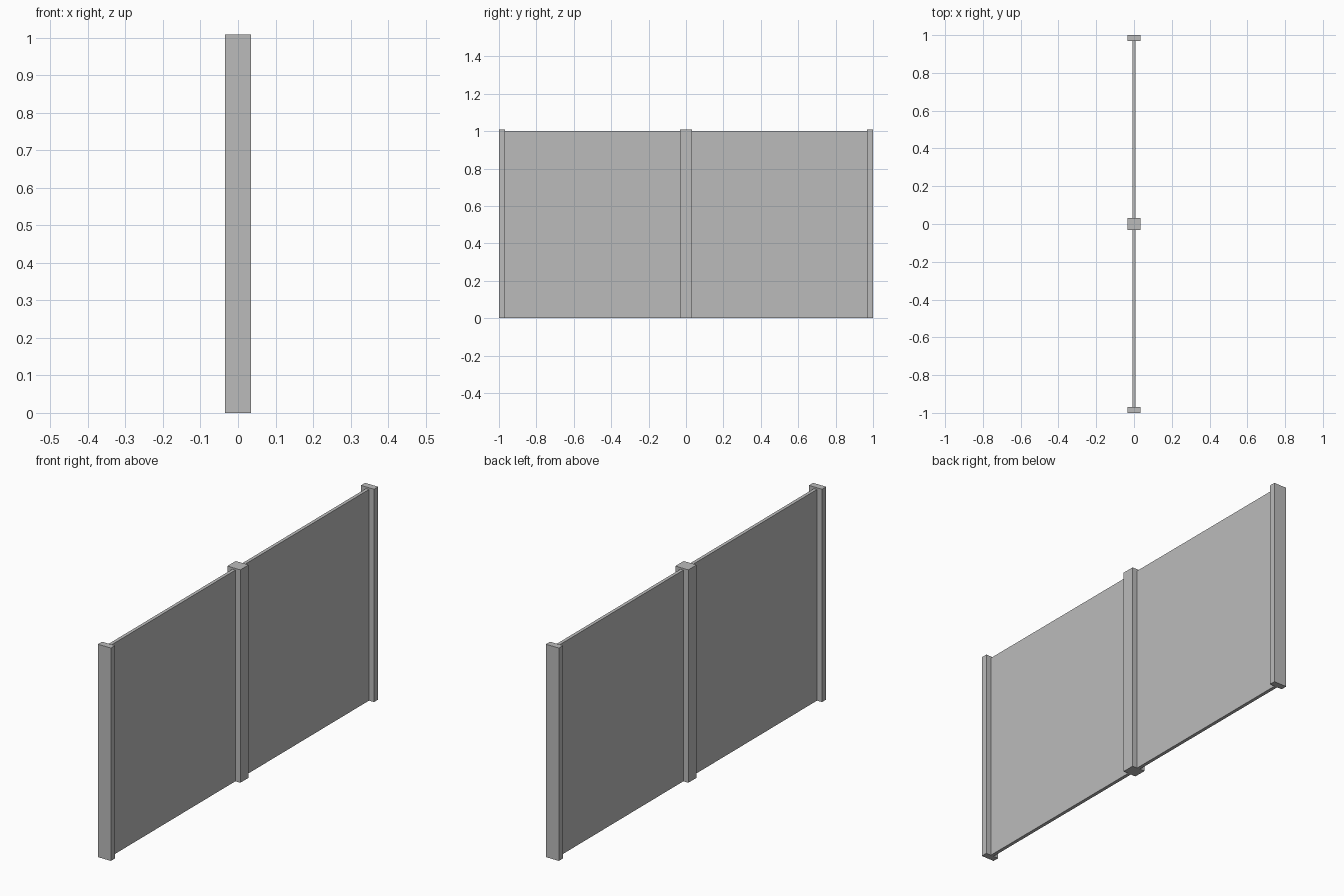
import bpy

# Remove the default cube
cube = bpy.data.objects.get("Cube")
if cube:
    bpy.data.objects.remove(cube, do_unlink=True)

# Single plain grey
grey = bpy.data.materials.new("plain_grey")
grey.use_nodes = True
colour = (0.5, 0.5, 0.5, 1)
grey.diffuse_color = colour
grey.node_tree.nodes["Principled BSDF"].inputs["Base Color"].default_value = colour


def box(name, width, y0, y1, height):
    """Box standing on the ground, centred on x, spanning y0 to y1."""
    bpy.ops.mesh.primitive_cube_add(size=1, location=(0, (y0 + y1) / 2, height / 2))
    obj = bpy.context.object
    obj.name = name
    obj.scale = (width, y1 - y0, height)
    bpy.ops.object.transform_apply(location=False, rotation=False, scale=True)
    obj.data.materials.append(grey)
    return obj


POST_WIDTH, POST_HEIGHT = 0.068, 1.008
PANEL_WIDTH, PANEL_HEIGHT = 0.016, 1.0
HALF_POST = 0.031

# Square middle post and half-depth end posts
box("middle_post", POST_WIDTH, -HALF_POST, HALF_POST, POST_HEIGHT)
box("front_post", POST_WIDTH, -1, HALF_POST - 1, POST_HEIGHT)
box("back_post", POST_WIDTH, 1 - HALF_POST, 1, POST_HEIGHT)

# Thin wall panels between the posts
box("front_panel", PANEL_WIDTH, HALF_POST - 1, -HALF_POST, PANEL_HEIGHT)
box("back_panel", PANEL_WIDTH, HALF_POST, 1 - HALF_POST, PANEL_HEIGHT)
